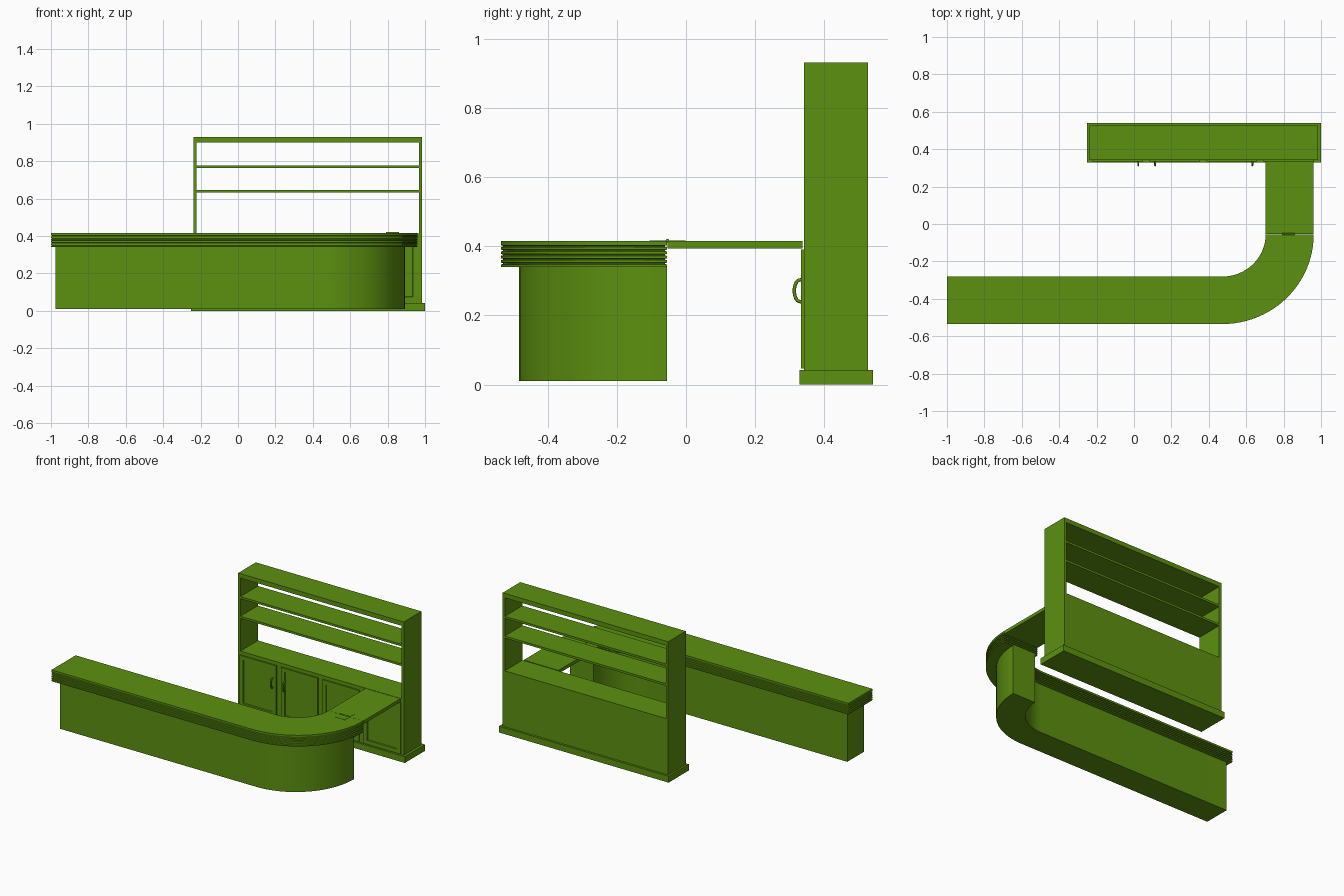
import bpy, bmesh, math

cube = bpy.data.objects.get("Cube")
if cube:
    bpy.data.objects.remove(cube, do_unlink=True)

green = bpy.data.materials.new("leaf green")
green.use_nodes = True
green.diffuse_color = (0.107, 0.28, 0.005, 1)
green.node_tree.nodes["Principled BSDF"].inputs["Base Color"].default_value = green.diffuse_color


def finish(name, bm, smooth=False):
    bmesh.ops.recalc_face_normals(bm, faces=bm.faces)
    mesh = bpy.data.meshes.new(name)
    bm.to_mesh(mesh)
    bm.free()
    mesh.materials.append(green)
    obj = bpy.data.objects.new(name, mesh)
    bpy.context.collection.objects.link(obj)
    if smooth:
        bpy.ops.object.select_all(action='DESELECT')
        obj.select_set(True)
        bpy.context.view_layer.objects.active = obj
        bpy.ops.object.shade_smooth_by_angle(angle=math.radians(25))
    return obj


def box_bm(x, y, z):
    bm = bmesh.new()
    bmesh.ops.create_cube(bm, size=1)
    for v in bm.verts:
        v.co = [lim[0] + (c + 0.5) * (lim[1] - lim[0]) for c, lim in zip(v.co, (x, y, z))]
    return bm


def box(name, x, y, z):
    return finish(name, box_bm(x, y, z))


# Bar: an outline with a quarter bend, lofted through (inset, z) rings
BEND_X, BEND_Y, STEPS = 0.472, -0.055, 24


def outline(left, outer, inner, inset):
    def arc(radius_x, radius_y):
        return [(BEND_X + radius_x * math.sin(a), BEND_Y - inset - (radius_y - inset) * math.cos(a))
                for a in (math.pi / 2 * i / STEPS for i in range(STEPS + 1))]
    ox, oy = (r - inset for r in outer)
    ix, iy = (r + inset for r in inner)
    out_arc, in_arc = arc(ox, oy), arc(ix, iy)
    return [(left + inset, out_arc[0][1])] + out_arc + in_arc[::-1] + [(left + inset, in_arc[0][1])]


def loft(name, left, outer, inner, rings):
    bm = bmesh.new()
    loops = [[bm.verts.new((x, y, z)) for x, y in outline(left, outer, inner, inset)]
             for inset, z in rings]
    n = len(loops[0])
    for low, high in zip(loops, loops[1:]):
        for i in range(n):
            j = (i + 1) % n
            bm.faces.new((low[i], low[j], high[j], high[i]))
    # Caps are strips of quads between the outer and inner edges
    for loop in (loops[0], loops[-1]):
        for i in range(n // 2 - 1):
            bm.faces.new((loop[i], loop[i + 1], loop[n - 2 - i], loop[n - 1 - i]))
    return finish(name, bm, True)


loft("bar_body", -0.975, (0.421, 0.428), (0.25, 0.25), [(0, 0.01), (0, 0.345)])

# Ribbed edge of the bar top
ribs, pitch, groove = 5, 0.0125, 0.006
rings = []
for k in range(ribs):
    z = 0.34 + k * pitch
    rings += [(0, z), (0, z + 0.007), (groove, z + 0.0085), (groove, z + 0.011)]
rings += [(0, 0.34 + ribs * pitch), (0, 0.415)]
loft("bar_top", -1.0, (0.489, 0.48), (0.232, 0.226), rings)

# Lifting flap and its hinge
box("lifting_flap", (0.704, 0.961), (-0.054, 0.336), (0.393, 0.415))
box("hinge_plate", (0.79, 0.862), (-0.105, -0.002), (0.414, 0.4165))
bm = bmesh.new()
bmesh.ops.create_cone(bm, cap_ends=True, segments=12, radius1=0.005, radius2=0.005, depth=0.072)
for v in bm.verts:
    v.co = (0.826 + v.co.z, -0.054 + v.co.x, 0.416 + v.co.y)
finish("hinge_pin", bm, True)

# Back cabinet
L, R, F, B, T = -0.237, 0.983, 0.341, 0.526, 0.016
box("plinth", (-0.25, 1.0), (0.328, 0.54), (0, 0.042))
for side, x in (("right", L), ("left", R - T)):
    box(side + "_side_panel", (x, x + T), (F, B), (0.042, 0.93))
inside = (L + T, R - T)
box("cupboard", inside, (F, B), (0.042, 0.414))
box("cabinet_top", inside, (F, B), (0.9, 0.93))
for name, z in (("lower_shelf", 0.632), ("upper_shelf", 0.763)):
    box(name, inside, (F, B), (z, z + 0.014))

# Four framed doors with handles, in two pairs
width = (R - L) / 4
for i in range(4):
    x0 = L + i * width
    bm = box_bm((x0 + 0.014, x0 + width - 0.02), (0.333, F + 0.001), (0.047, 0.39))
    bm.normal_update()
    front = [f for f in bm.faces if f.normal.y < -0.9]
    bmesh.ops.inset_region(bm, faces=front, thickness=0.038, depth=0)
    bmesh.ops.inset_region(bm, faces=front, thickness=0.004, depth=-0.005)
    finish("door_%d" % (i + 1), bm)

    x = x0 + width - 0.045 if i % 2 == 0 else x0 + 0.045
    curve = bpy.data.curves.new("door_handle", 'CURVE')
    curve.dimensions = '3D'
    curve.bevel_depth = 0.005
    curve.bevel_resolution = 2
    curve.use_fill_caps = True
    spline = curve.splines.new('POLY')
    spline.points.add(12)
    for k, p in enumerate(spline.points):
        a = math.pi * k / 12
        p.co = (x, 0.335 - 0.022 * math.sin(a) ** 0.7, 0.271 - 0.032 * math.cos(a), 1)
    curve.materials.append(green)
    handle = bpy.data.objects.new("door_handle_%d" % (i + 1), curve)
    bpy.context.collection.objects.link(handle)
